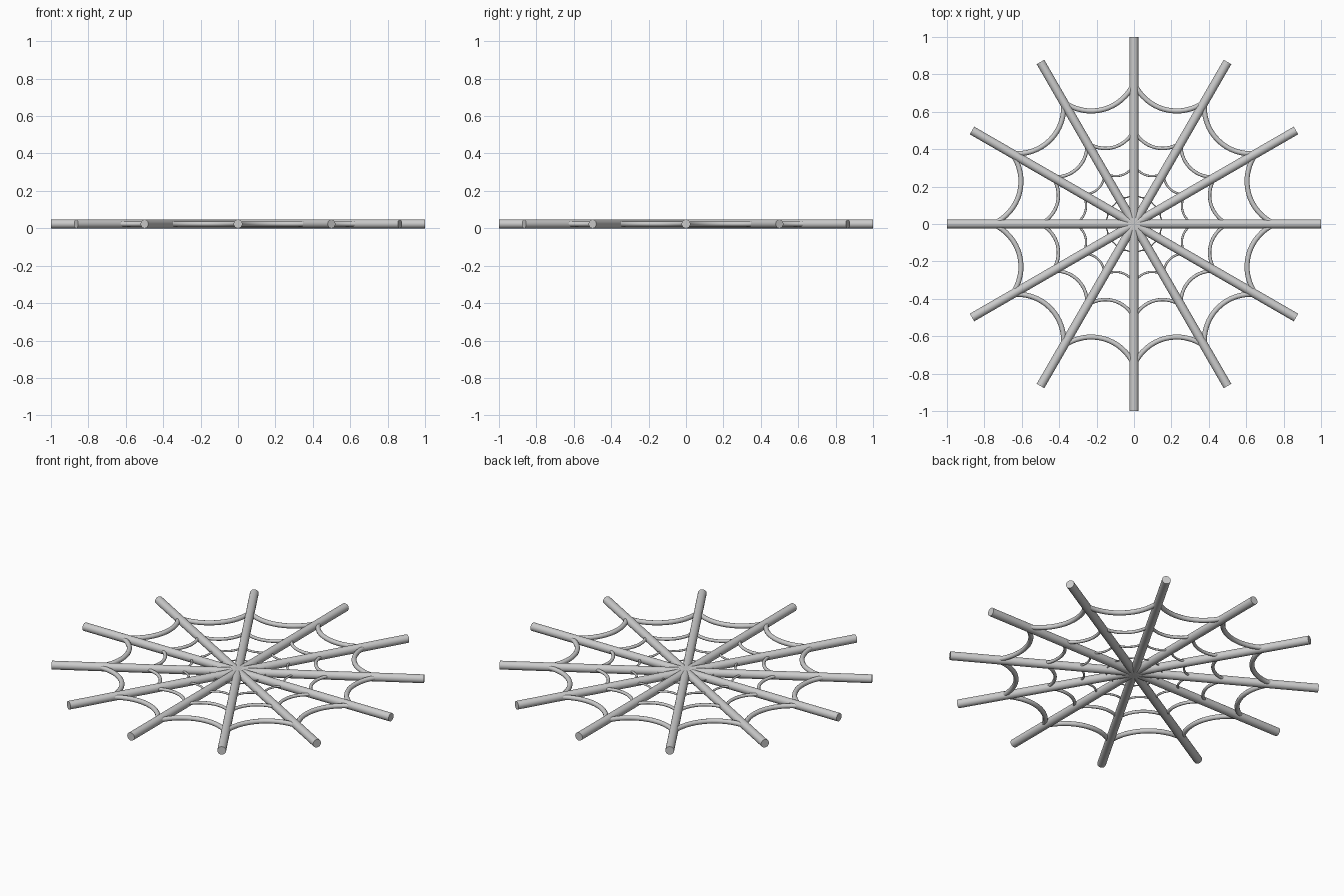
import bpy
from math import pi, sin, cos, atan2, sqrt

if "Cube" in bpy.data.objects:
    bpy.data.objects.remove(bpy.data.objects["Cube"])

R = 0.0235          # spoke radius
SPOKES = 12


def smooth(ob):
    bpy.ops.object.select_all(action='DESELECT')
    ob.select_set(True)
    bpy.context.view_layer.objects.active = ob
    bpy.ops.object.shade_smooth_by_angle(angle=0.7)


# Spokes: long rods crossing at the hub
for i in range(SPOKES // 2):
    bpy.ops.mesh.primitive_cylinder_add(vertices=32, radius=R, depth=2, location=(0, 0, R),
                                        rotation=(0, pi / 2, i * 2 * pi / SPOKES))
    ob = bpy.context.object
    ob.name = f"spoke_{i + 1}"
    smooth(ob)


def sagging_arc(radius, sag, n=16):
    """Circular arc between two neighbouring spokes, bowed toward the hub."""
    half = pi / SPOKES
    h = radius * sin(half)
    arc_r = (h * h + sag * sag) / (2 * sag)
    centre = radius * cos(half) - sag + arc_r
    a = atan2(h, arc_r - sag)
    pts = [(centre - arc_r * cos(-a + 2 * a * k / n), arc_r * sin(-a + 2 * a * k / n))
           for k in range(n + 1)]
    return pts


# Threads: rings of sagging arcs, thinner toward the hub
for j, radius in enumerate((0.755, 0.505, 0.32, 0.175)):
    s = radius / 0.755
    cu = bpy.data.curves.new(f"thread_ring_{j + 1}", 'CURVE')
    cu.dimensions = '3D'
    cu.bevel_depth = 0.0135 * s
    cu.bevel_resolution = 4
    cu.use_fill_caps = True
    for i in range(SPOKES):
        t = (i + 0.5) * 2 * pi / SPOKES
        pts = sagging_arc(radius, 0.095 * s)
        sp = cu.splines.new('POLY')
        sp.points.add(len(pts) - 1)
        for p, (x, y) in zip(sp.points, pts):
            p.co = (x * cos(t) - y * sin(t), x * sin(t) + y * cos(t), R, 1)
        sp.use_smooth = True
    ob = bpy.data.objects.new(cu.name, cu)
    bpy.context.collection.objects.link(ob)
    bpy.ops.object.select_all(action='DESELECT')
    ob.select_set(True)
    bpy.context.view_layer.objects.active = ob
    bpy.ops.object.convert(target='MESH')
    smooth(bpy.context.object)
